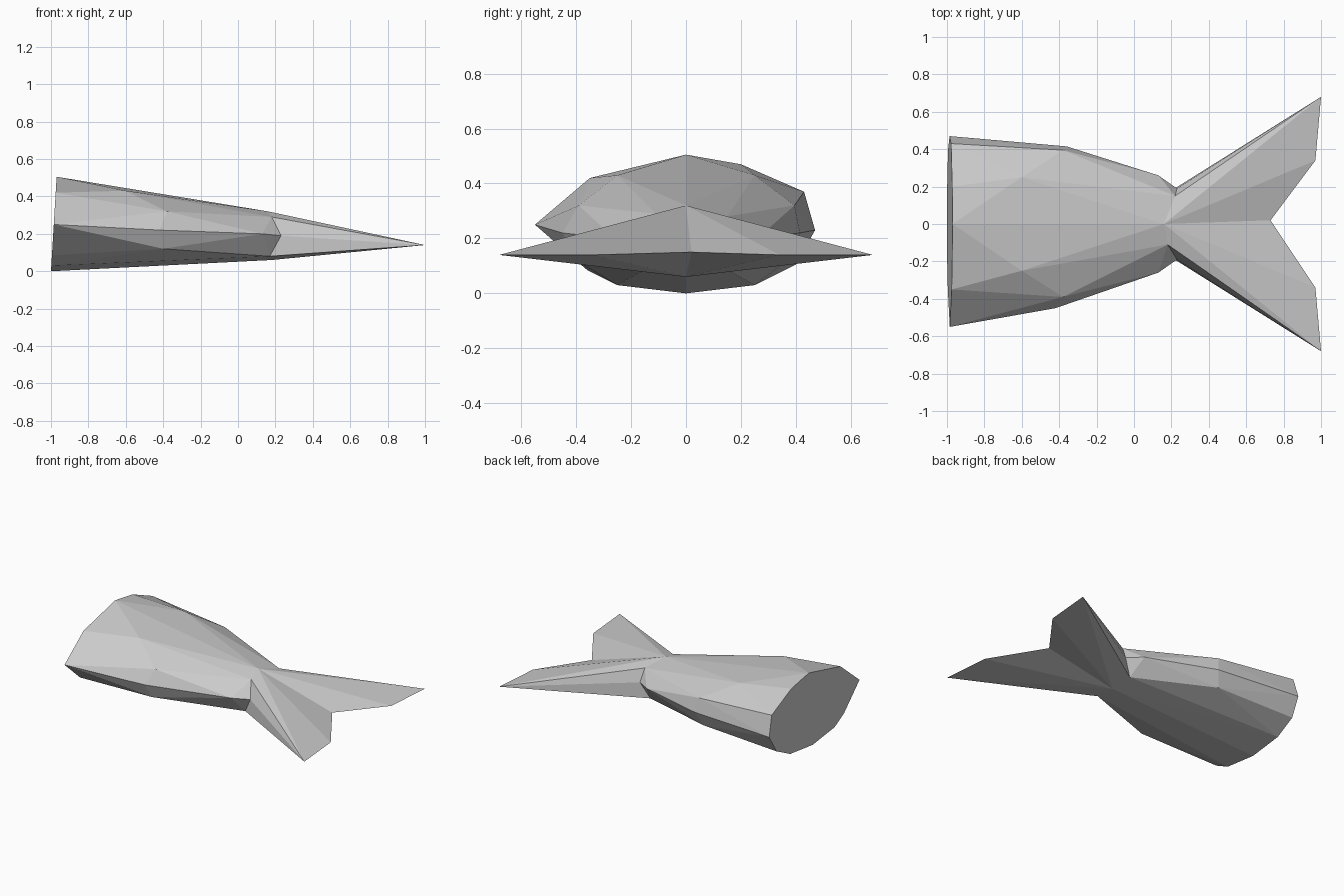
import bpy
import bmesh
import math
from mathutils import Vector

default_cube = bpy.data.objects.get("Cube")
if default_cube:
    bpy.data.objects.remove(default_cube, do_unlink=True)

# One plain grey for the whole model
grey = bpy.data.materials.new("plain grey")
grey.use_nodes = True
colour = (0.6, 0.6, 0.6, 1.0)
grey.diffuse_color = colour
grey.node_tree.nodes["Principled BSDF"].inputs["Base Color"].default_value = colour


def faceted_solid(name, points):
    """Wrap a flat-shaded convex skin around the given corner points."""
    bm = bmesh.new()
    for point in points:
        bm.verts.new(Vector(point))
    hull = bmesh.ops.convex_hull(bm, input=bm.verts)
    unused = [item for item in hull["geom_interior"] if isinstance(item, bmesh.types.BMVert)]
    bmesh.ops.delete(bm, geom=unused, context="VERTS")
    bmesh.ops.dissolve_limit(bm, angle_limit=math.radians(0.3),
                             verts=bm.verts[:], edges=bm.edges[:])
    bmesh.ops.recalc_face_normals(bm, faces=bm.faces[:])
    mesh = bpy.data.meshes.new(name)
    bm.to_mesh(mesh)
    bm.free()
    mesh.materials.append(grey)
    solid = bpy.data.objects.new(name, mesh)
    bpy.context.collection.objects.link(solid)
    return solid


# Ridge and keel where the body meets the tail fin
ridge = (0.16, 0, 0.32)
keel = (0.18, 0, 0.06)

# Fin roots on each side: upper, outer and lower corner
left_root = [(0.22, 0.15, 0.28), (0.23, 0.19, 0.19), (0.17, 0.16, 0.08)]
right_root = [(0.18, -0.11, 0.29), (0.23, -0.19, 0.19), (0.17, -0.16, 0.08)]

# Flat cut end of the body as a (y, z) outline, leaning slightly
cut_outline = [(0, 0.505), (0.2, 0.47), (0.43, 0.37), (0.47, 0.23), (0.4, 0.105), (0.25, 0.03),
               (0, 0), (-0.25, 0.03), (-0.36, 0.085), (-0.55, 0.25), (-0.35, 0.42)]
cut_end = [(0.06 * z - 1, y, z) for y, z in cut_outline]

# Widest facets along the flanks
left_flank = [(-0.38, 0.395, 0.32), (-0.36, 0.415, 0.22), (-0.4, 0.37, 0.12)]
right_flank = [(-0.38, -0.39, 0.32), (-0.42, -0.45, 0.22), (-0.4, -0.4, 0.12)]
shoulders = [(-0.6, side * 0.25, 0.43) for side in (1, -1)]
waist = [(0.13, side * 0.26, 0.2) for side in (1, -1)]

faceted_solid("body", cut_end + left_flank + right_flank + shoulders + waist
              + left_root + right_root + [ridge, keel])

# Forked tail: two lobes sharing the notch between them
notch = (0.73, 0.02, 0.15)
for name, side, root in (("left_tail_lobe", 1, left_root), ("right_tail_lobe", -1, right_root)):
    tip = (1, side * 0.68, 0.14)
    trailing_corner = (0.97, side * 0.34, 0.14)
    faceted_solid(name, root + [ridge, keel, notch, tip, trailing_corner])
